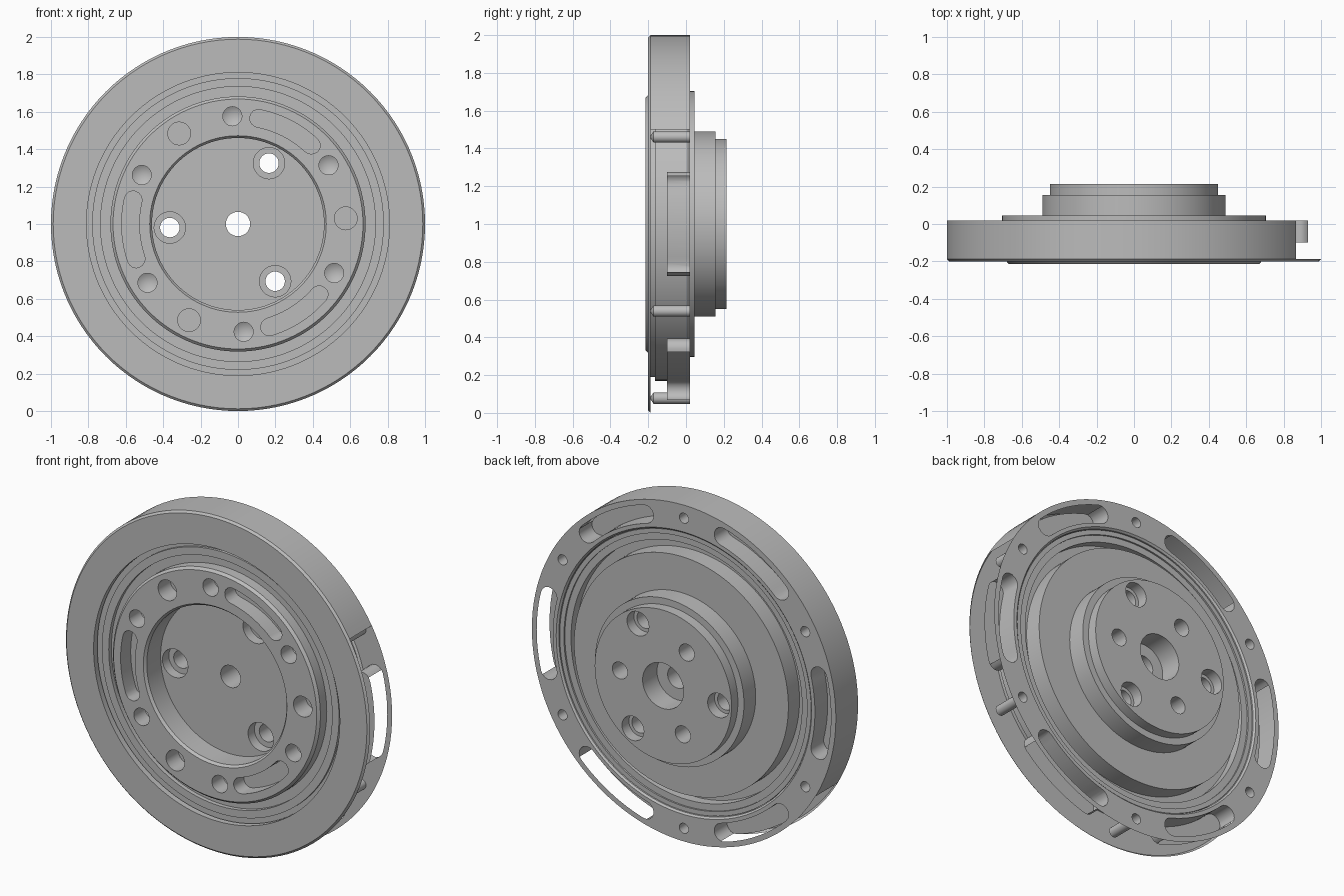
import bpy, bmesh
from math import sin, cos, pi, radians, degrees, atan2, hypot

cube = bpy.data.objects.get("Cube")
if cube:
    bpy.data.objects.remove(cube, do_unlink=True)

SEGMENTS = 120
steel = bpy.data.materials.new("machined_grey")
steel.use_nodes = True
GREY = (0.5, 0.5, 0.5, 1)
steel.diffuse_color = GREY
steel.node_tree.nodes["Principled BSDF"].inputs["Base Color"].default_value = GREY


def polar(r, deg, y):
    a = radians(deg)
    return (r * cos(a), y, 1 + r * sin(a))


def make_object(name, bm):
    bmesh.ops.recalc_face_normals(bm, faces=bm.faces)
    mesh = bpy.data.meshes.new(name)
    bm.to_mesh(mesh)
    bm.free()
    mesh.materials.append(steel)
    obj = bpy.data.objects.new(name, mesh)
    bpy.context.collection.objects.link(obj)
    return obj


def lathe(name, profile):
    """Turn a closed (radius, y) outline around the disc axis."""
    bm = bmesh.new()
    rings = [[bm.verts.new(polar(r, 360 * i / SEGMENTS, y)) for r, y in profile]
             for i in range(SEGMENTS)]
    n = len(profile)
    for i in range(SEGMENTS):
        a, b = rings[i], rings[(i + 1) % SEGMENTS]
        for j in range(n):
            k = (j + 1) % n
            bm.faces.new((a[j], a[k], b[k], b[j]))
    return make_object(name, bm)


def prism(bm, outline, y0, y1, tip=None):
    """Extrude (radius, angle) points from y0 to y1, with an optional drill tip."""
    a = [bm.verts.new(polar(r, d, y0)) for r, d in outline]
    b = [bm.verts.new(polar(r, d, y1)) for r, d in outline]
    n = len(outline)
    bm.faces.new(a)
    for i in range(n):
        bm.faces.new((a[i], a[(i + 1) % n], b[(i + 1) % n], b[i]))
    if tip is None:
        bm.faces.new(b)
    else:
        centre = [sum(v.co[k] for v in b) / n for k in range(3)]
        point = bm.verts.new((centre[0], tip, centre[2]))
        for i in range(n):
            bm.faces.new((b[i], b[(i + 1) % n], point))


def drill(bm, dist, deg, radius, y0, y1, tip=None, sides=28):
    cx, cz = dist * cos(radians(deg)), dist * sin(radians(deg))
    outline = []
    for i in range(sides):
        t = 2 * pi * i / sides
        x, z = cx + radius * cos(t), cz + radius * sin(t)
        outline.append((hypot(x, z), degrees(atan2(z, x))))
    prism(bm, outline, y0, y1, tip)


def slot(bm, dist, deg, half_angle, half_width, y0, y1, steps=12):
    outline = []
    for i in range(steps + 1):
        outline.append((dist + half_width, deg - half_angle + 2 * half_angle * i / steps))
    cap = degrees(half_width / dist)
    for i in range(1, 8):
        t = pi * i / 8
        outline.append((dist + half_width * cos(t), deg + half_angle + cap * sin(t)))
    for i in range(steps + 1):
        outline.append((dist - half_width, deg + half_angle - 2 * half_angle * i / steps))
    for i in range(1, 8):
        t = pi * i / 8
        outline.append((dist - half_width * cos(t), deg - half_angle - cap * sin(t)))
    prism(bm, outline, y0, y1)


def cut(obj, bm, name):
    cutter = make_object(name, bm)
    cutter.hide_render = True
    mod = obj.modifiers.new("cut", "BOOLEAN")
    mod.operation = "DIFFERENCE"
    mod.solver = "EXACT"
    mod.object = cutter
    bpy.context.view_layer.update()
    graph = bpy.context.evaluated_depsgraph_get()
    mesh = bpy.data.meshes.new_from_object(obj.evaluated_get(graph))
    obj.modifiers.clear()
    obj.data = mesh
    bpy.data.objects.remove(cutter, do_unlink=True)


# Outer ring: front flange, chamfered lip and back rim
outer_ring = lathe("outer_ring", [
    (0.81, -0.2), (0.988, -0.2), (1.0, -0.188), (1.0, 0.02), (0.84, 0.02),
    (0.83, 0.01), (0.83, -0.165), (0.81, -0.165)])
bm = bmesh.new()
for k in range(6):
    slot(bm, 0.915, 60 * k, 14, 0.053, 0.1, -0.1)
    drill(bm, 0.922, 30 + 60 * k, 0.03, 0.1, -0.172, tip=-0.192)
cut(outer_ring, bm, "rim_cutter")

# Open half of the rim wall and the outer sides of the slots
bm = bmesh.new()
bm.from_mesh(outer_ring.data)
doomed = []
for f in bm.faces:
    c = f.calc_center_median()
    r, ang = hypot(c.x, c.z - 1), degrees(atan2(c.z - 1, c.x))
    radial = (f.normal.x * c.x + f.normal.z * (c.z - 1)) / r
    rim = r > 0.99 and radial > 0.95 and -150 < ang < 30
    slot_side = 0.96 < r < 0.975 and radial < -0.95
    if rim or slot_side:
        doomed.append(f)
bmesh.ops.delete(bm, geom=doomed, context="FACES")
bm.to_mesh(outer_ring.data)
bm.free()

# Hub: stepped front grooves, raised face, recess, bore and stepped back boss
hub = lathe("hub", [
    (0.065, -0.07), (0.46, -0.07), (0.46, -0.2), (0.472, -0.215), (0.668, -0.215),
    (0.682, -0.2), (0.682, -0.14), (0.735, -0.14), (0.735, -0.165), (0.78, -0.165),
    (0.78, -0.15), (0.827, -0.15), (0.827, 0.005), (0.8, 0.005), (0.8, -0.005),
    (0.76, -0.005), (0.76, -0.06), (0.705, -0.06), (0.705, 0.045), (0.49, 0.045),
    (0.49, 0.155), (0.45, 0.155), (0.45, 0.215), (0.135, 0.215), (0.135, 0.08),
    (0.065, 0.08)])
bm = bmesh.new()
for k in range(6):
    drill(bm, 0.577, 33 + 60 * k, 0.051, -0.3, -0.11, tip=-0.08)
for k in range(3):
    turn = 120 * k
    slot(bm, 0.575, 63 + turn, 16, 0.047, -0.3, -0.12)
    drill(bm, 0.577, 3 + turn, 0.061, -0.3, -0.1)
    drill(bm, 0.285, 3 + turn, 0.05, 0.3, 0.1)
cut(hub, bm, "face_cutter")
for radius, y0, y1 in ((0.052, -0.3, 0.3), (0.084, -0.2, -0.01), (0.072, 0.3, 0.15)):
    bm = bmesh.new()
    for k in range(3):
        drill(bm, 0.365, 63 + 120 * k, radius, y0, y1)
    cut(hub, bm, "bolt_cutter")

for obj in (outer_ring, hub):
    bpy.ops.object.select_all(action="DESELECT")
    obj.select_set(True)
    bpy.context.view_layer.objects.active = obj
    bpy.ops.object.shade_smooth_by_angle(angle=radians(25))
